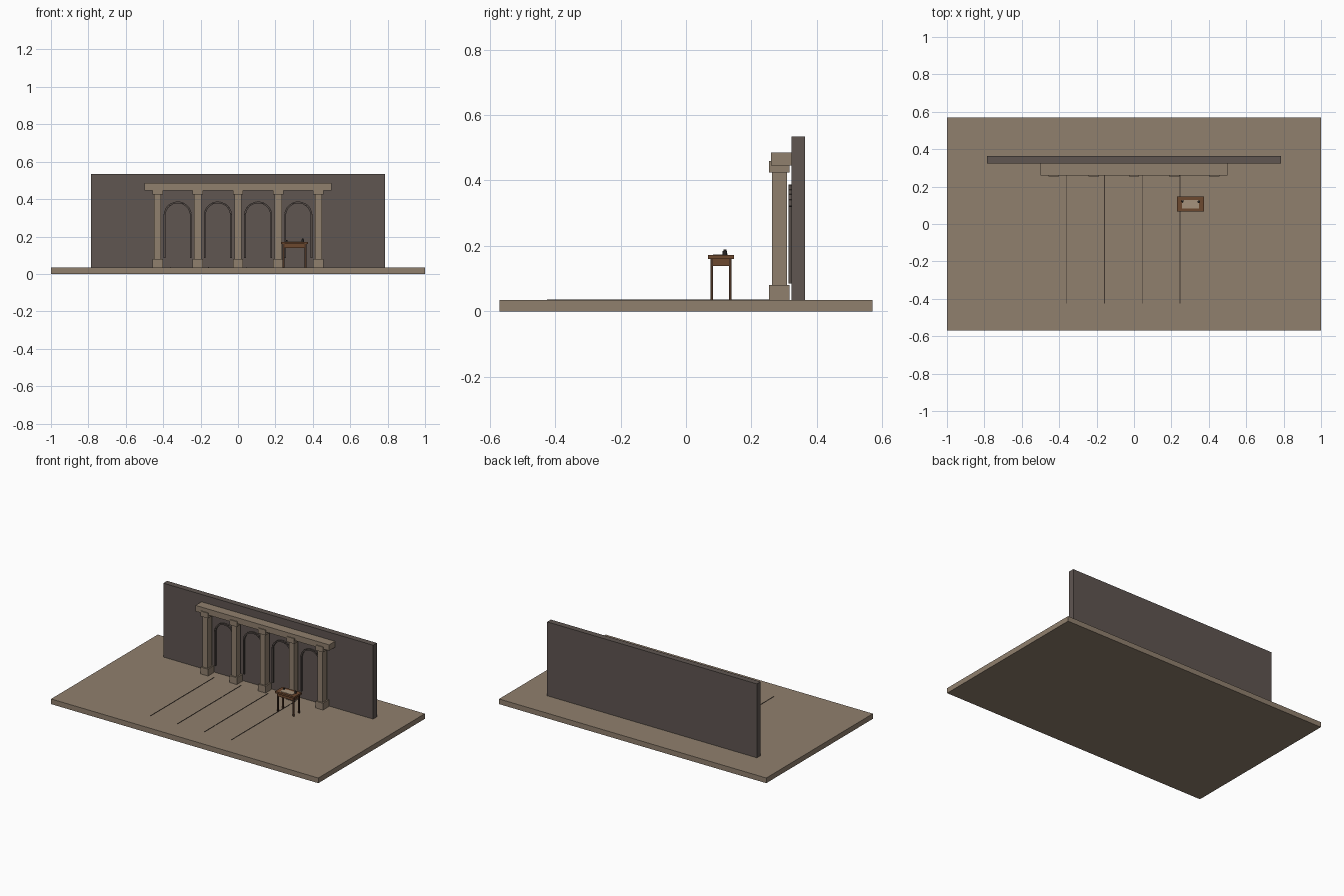
import bpy
import math

old = bpy.data.objects.get("Cube")
if old:
    bpy.data.objects.remove(old, do_unlink=True)


def material(name, rgb):
    m = bpy.data.materials.new(name)
    m.use_nodes = True
    m.diffuse_color = (*rgb, 1)
    m.node_tree.nodes["Principled BSDF"].inputs["Base Color"].default_value = (*rgb, 1)
    return m


stone = material("warm stone", (0.28, 0.215, 0.155))
wall_grey = material("dark wall", (0.115, 0.092, 0.083))
trim = material("arch trim", (0.09, 0.072, 0.063))
groove = material("floor groove", (0.05, 0.037, 0.028))
wood = material("table wood", (0.15, 0.065, 0.028))
dark_wood = material("dark wood", (0.07, 0.033, 0.018))
paper = material("parchment", (0.38, 0.29, 0.2))
ink = material("ink black", (0.02, 0.018, 0.018))


def box(name, x, y, z, mat, tilt=0):
    """Box spanning the three (low, high) ranges, tilted about the y axis."""
    spans = (x, y, z)
    bpy.ops.mesh.primitive_cube_add(size=1, location=[sum(s) / 2 for s in spans])
    ob = bpy.context.object
    ob.name = name
    ob.scale = [s[1] - s[0] for s in spans]
    ob.rotation_euler.y = tilt
    ob.data.materials.append(mat)
    return ob


def around(c, half):
    return (c - half, c + half)


def cylinder(name, loc, radius, height, mat, top=None):
    bpy.ops.mesh.primitive_cone_add(vertices=16, radius1=radius, depth=height,
                                    radius2=radius if top is None else top, location=loc)
    ob = bpy.context.object
    ob.name = name
    ob.data.materials.append(mat)
    bpy.ops.object.shade_smooth_by_angle()
    return ob


# Floor slab and back wall
GROUND = 0.035
box("floor", (-1, 1), (-0.57, 0.57), (0, GROUND), stone)
box("back_wall", (-0.785, 0.785), (0.323, 0.363), (GROUND, 0.535), wall_grey)

# Colonnade
SPACING = 0.215
for i in range(5):
    x = (i - 2) * SPACING
    box("column_base", around(x, 0.028), (0.254, 0.317), (GROUND, 0.081), stone)
    box("column_shaft", around(x, 0.019), (0.263, 0.308), (0.081, 0.425), stone)
    box("column_capital", around(x, 0.028), (0.254, 0.317), (0.425, 0.46), stone)
box("lintel", (-0.5, 0.5), (0.26, 0.323), (0.445, 0.485), stone)

# Blind arches: two jambs and a ring of small blocks
RADIUS, SPRING, BLOCKS = 0.07, 0.312, 13
for i in range(4):
    cx = (i - 1.5) * SPACING
    for side in (-1, 1):
        box("arch_jamb", around(cx + side * RADIUS, 0.005), (0.313, 0.323),
            (0.085, SPRING), trim)
    for k in range(BLOCKS):
        a = math.pi * k / (BLOCKS - 1)
        box("arch_block", around(cx + RADIUS * math.cos(a), 0.005), (0.313, 0.323),
            around(SPRING + RADIUS * math.sin(a), 0.009), trim, -a)

# Thin lines running forward over the floor
for i in range(4):
    box("floor_line", around(-0.36 + i * 0.202, 0.002), (-0.425, 0.26),
        (GROUND, GROUND + 0.002), groove)

# Writing table
TX, TY, TOP = 0.302, 0.107, 0.172
box("table_top", around(TX, 0.073), around(TY, 0.04), (0.16, TOP), wood)
box("table_apron", around(TX, 0.06), around(TY, 0.031), (0.139, 0.16), wood)
for sx in (-1, 1):
    for sy in (-1, 1):
        box("table_leg", around(TX + sx * 0.059, 0.005), around(TY + sy * 0.028, 0.004),
            (GROUND, 0.16), dark_wood)

# Things on the table
box("parchment_sheet", around(TX, 0.045), around(TY - 0.002, 0.022), (TOP, TOP + 0.002), paper)
cylinder("ink_pot", (TX + 0.045, TY + 0.012, TOP + 0.006), 0.007, 0.012, ink)
cylinder("ink_pot_neck", (TX + 0.045, TY + 0.012, TOP + 0.0145), 0.004, 0.005, ink)
cylinder("small_candle", (TX - 0.042, TY + 0.014, TOP + 0.005), 0.006, 0.01, ink, 0.004)
